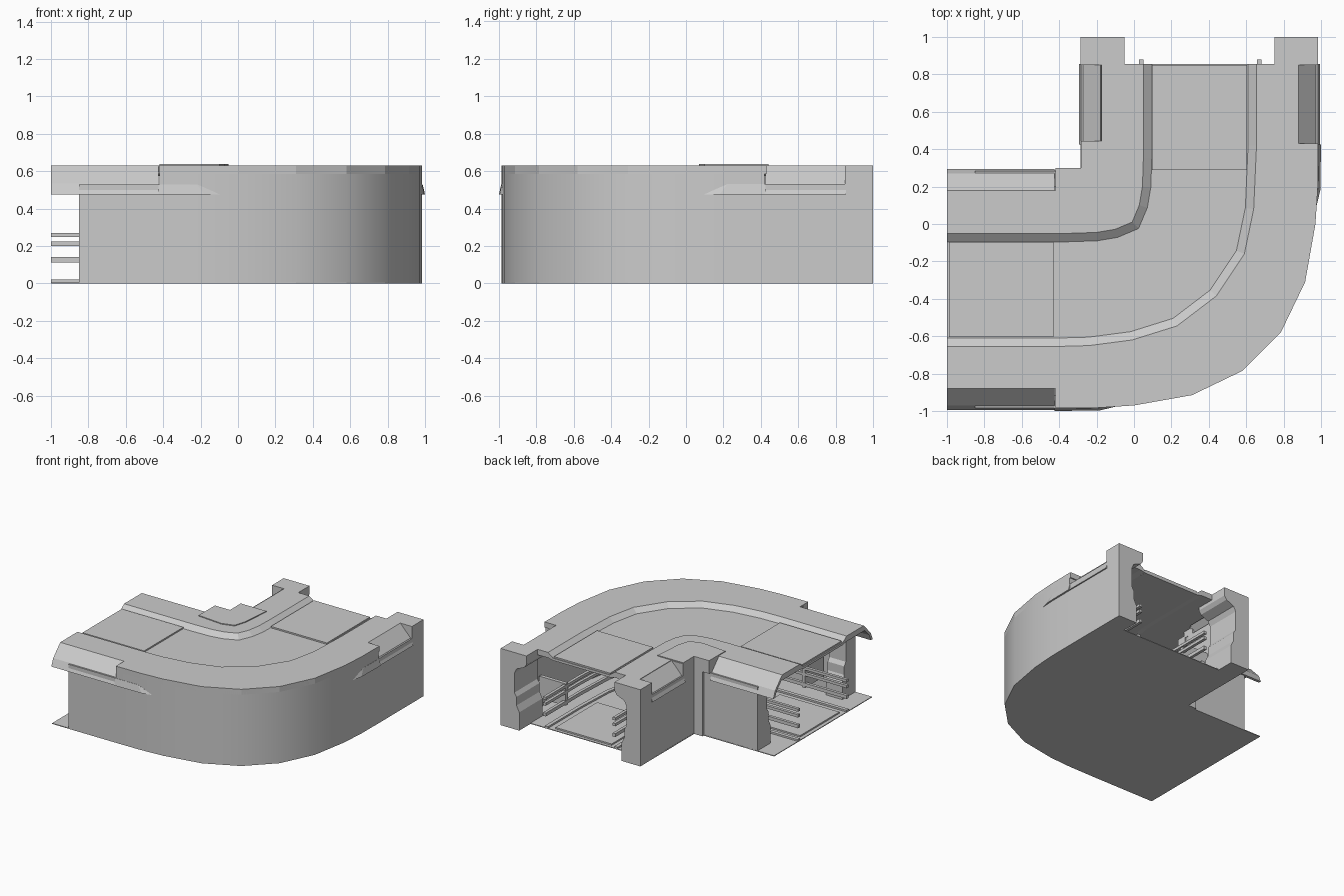
import bpy, bmesh
from mathutils import Vector

if "Cube" in bpy.data.objects:
    bpy.data.objects.remove(bpy.data.objects["Cube"])


def make(name, rings, closed=False, smooth=False):
    """Skin a list of equal-sized closed rings, capping both ends."""
    bm = bmesh.new()
    vs = [[bm.verts.new(p) for p in r] for r in rings]
    n = len(rings[0])
    for r0, r1 in zip(vs, vs[1:]):
        for i in range(n):
            j = (i + 1) % n
            bm.faces.new((r0[i], r0[j], r1[j], r1[i]))
    bm.faces.new(vs[0])
    bm.faces.new(vs[-1])
    bmesh.ops.recalc_face_normals(bm, faces=bm.faces)
    me = bpy.data.meshes.new(name)
    bm.to_mesh(me)
    bm.free()
    ob = bpy.data.objects.new(name, me)
    bpy.context.collection.objects.link(ob)
    if smooth:
        bpy.ops.object.select_all(action='DESELECT')
        ob.select_set(True)
        bpy.context.view_layer.objects.active = ob
        bpy.ops.object.shade_smooth_by_angle(angle=0.5)
    return ob


def prism(name, pts, z0, z1):
    return make(name, [[(x, y, z) for x, y in pts] for z in (z0, z1)])


def offset(path, d):
    """Shift a path sideways; positive is towards the outside of the bend."""
    p = [Vector(q) for q in path]
    out = []
    for i in range(len(p)):
        a = (p[i] - p[i - 1]).normalized() if i else (p[1] - p[0]).normalized()
        b = (p[i + 1] - p[i]).normalized() if i < len(p) - 1 else a
        t = (a + b).normalized()
        k = d / max(0.5, t.dot(a))
        out.append((p[i].x + t.y * k, p[i].y - t.x * k))
    return out


def sweep(name, path, section, smooth=False):
    cols = [(offset(path, d), z) for d, z in section]
    return make(name, [[(*c[i], z) for c, z in cols] for i in range(len(path))], smooth=smooth)


def flip(p):
    """Reflect the left leg onto the back leg."""
    return (-p[1], -p[0], p[2])


def leg(name, prof, a, b, side, back):
    """Extrude a (distance from leg centre, z) profile along one leg."""
    rings = [[(x, -0.35 + side * t, z) for t, z in prof] for x in (a, b)]
    if back:
        rings = [[flip(p) for p in r] for r in rings]
    return make(name, rings)


# Guide paths, running from the left end round to the back end
outer = [(-.42, -.985), (-.2, -.983), (0, -.97), (.31, -.915), (.58, -.785),
         (.785, -.58), (.915, -.31), (.97, 0), (.983, .2), (.985, .42)]
groove_in = [(-1, -.05), (-.35, -.05), (-.2, -.045), (-.1, -.028), (-.01, .01),
             (.028, .1), (.045, .2), (.05, .35), (.05, .855)]
groove_out = [(-1, -.655), (-.42, -.655), (-.24, -.65), (-.01, -.62), (.23, -.545),
              (.44, -.385), (.59, -.16), (.64, .08), (.655, .42), (.655, .855)]
TOP, CH = .63, .595

# Floor sheet
prism("floor", [(-1, -.985)] + outer + [(.985, .855), (-.285, .855), (-.285, .285), (-1, .285)], 0, .006)

# Roof: outer and inner slabs around a sunken channel
prism("roof_outer", groove_out + [(.88, .855), (.88, .43), (.985, .43)] + outer[::-1]
      + [(-.42, -.88), (-1, -.88)], .585, TOP)
prism("roof_inner", groove_in + [(-.175, .855), (-.175, .445), (-.283, .445), (-.283, .3),
      (-.42, .3), (-.42, .18), (-1, .18)], .585, TOP)
sweep("channel_slope_inner", groove_in, [(0, TOP), (.045, CH), (.045, .575), (0, .585)])
sweep("channel_slope_outer", groove_out, [(0, TOP), (-.045, CH), (-.045, .575), (0, .585)])
prism("channel_floor", offset(groove_in, .044) + offset(groove_out, -.044)[::-1], .575, CH)

# Raised plate over the inside corner
prism("corner_plate", [(-.42, .3), (-.42, .09), (-.2, .07), (-.1, .1), (-.07, .2), (-.05, .44),
      (-.283, .44), (-.283, .3)], .6, .637)

# Walls: lower run, then the full-height middle of the bend
long_path = [(-.85, -.985)] + outer + [(.985, .855)]
sweep("outer_wall", long_path, [(0, 0), (0, .53), (-.07, .53), (-.07, 0)], True)
sweep("outer_wall_upper", outer, [(0, .53), (0, TOP), (-.07, TOP), (-.07, .53)], True)
prism("inner_wall", [(-.85, .283), (-.283, .283), (-.283, .855), (-.2, .855), (-.2, .4),
      (-.22, .28), (-.28, .22), (-.4, .2), (-.85, .2)], 0, .53)
prism("inner_wall_upper", [(-.42, .3), (-.283, .3), (-.283, .445), (-.2, .445), (-.2, .35),
      (-.33, .2), (-.42, .2)], .53, TOP)
prism("inner_corner_post", [(-.36, .2), (-.36, .3), (-.283, .3), (-.283, .36), (-.2, .36),
      (-.2, .28), (-.28, .2)], 0, .55)

# Profiles measured from the leg centre line
cap = [(.53, TOP), (.62, .535), (.645, .475), (.622, .475), (.6, .525), (.52, .605)]
inner_edge = [(.40, .56), (.42, .53), (.49, .5), (.51, .46), (.51, .3), (.49, .27),
              (.49, .2), (.465, .15), (.465, 0)]
post = [(.635, 0), (.635, TOP), (.40, TOP)] + inner_edge
frame = [(.634, 0), (.634, .5), (.615, .53), (.53, .61), (.40, .61)] + inner_edge

for side, s in ((-1, "outer"), (1, "inner")):
    for back, n in ((False, "left"), (True, "back")):
        tag = f"{n}_{s}"
        leg("roof_edge_" + tag, cap, -.855 if back else -1, -.425, side, back)
        leg("end_frame_" + tag, frame, -.85, -.7, side, back)
    leg("end_post_" + s, post, -1, -.85, side, True)

# Cap ends that close the notch beside the sloped edges, and tapering lips
for back, n in ((False, "left"), (True, "back")):
    lip = [[(-.425, -.97, .475), (-.425, -1, .475), (-.425, -.987, .53), (-.425, -.97, .53)],
           [(-.18, -.96, .475), (-.18, -.996, .475), (-.22, -.985, .53), (-.22, -.96, .53)],
           [(-.1, -.95, .475), (-.1, -.977, .475), (-.1, -.976, .478), (-.1, -.95, .478)]]
    make("lip_" + n, [[flip(p) if back else p for p in r] for r in lip])
    # Raised roof and floor panels in each leg
    for part, z0, z1, e in (("roof_panel", .59, .607, -.99), ("floor_panel", 0, .018, -.97)):
        if back:
            e = -.85 if part == "roof_panel" else -.83
        x1 = -.43 if not back else -.29
        leg(f"{part}_{n}", [(-.255, z0), (-.255, z1), (.255, z1), (.255, z0)], e, x1, 1, back)

# Three pipes along each interior side, with low floor rails and brackets
pipe_out = [(x, y) for x, y in offset(groove_out, .015)]
pipe_in = [(x, y) for x, y in offset(groove_in, -.012)]
for path, s in ((pipe_out, "outer"), (pipe_in, "inner")):
    run = path[:-1] + [(path[-1][0], .88)]
    for i, (z0, z1) in enumerate(((.112, .14), (.2, .223), (.248, .27))):
        sweep(f"pipe_{s}_{i + 1}", run, [(-.012, z0), (.012, z0), (.012, z1), (-.012, z1)])
    sweep("floor_rail_" + s, path, [(-.015, 0), (.015, 0), (.015, .02), (-.015, .02)])
for side in (-1, 1):
    for back in (False, True):
        leg("pipe_bracket", [(.31, .1), (.31, .28), (.55, .28), (.55, .1)], -.62, -.59, side, back)
